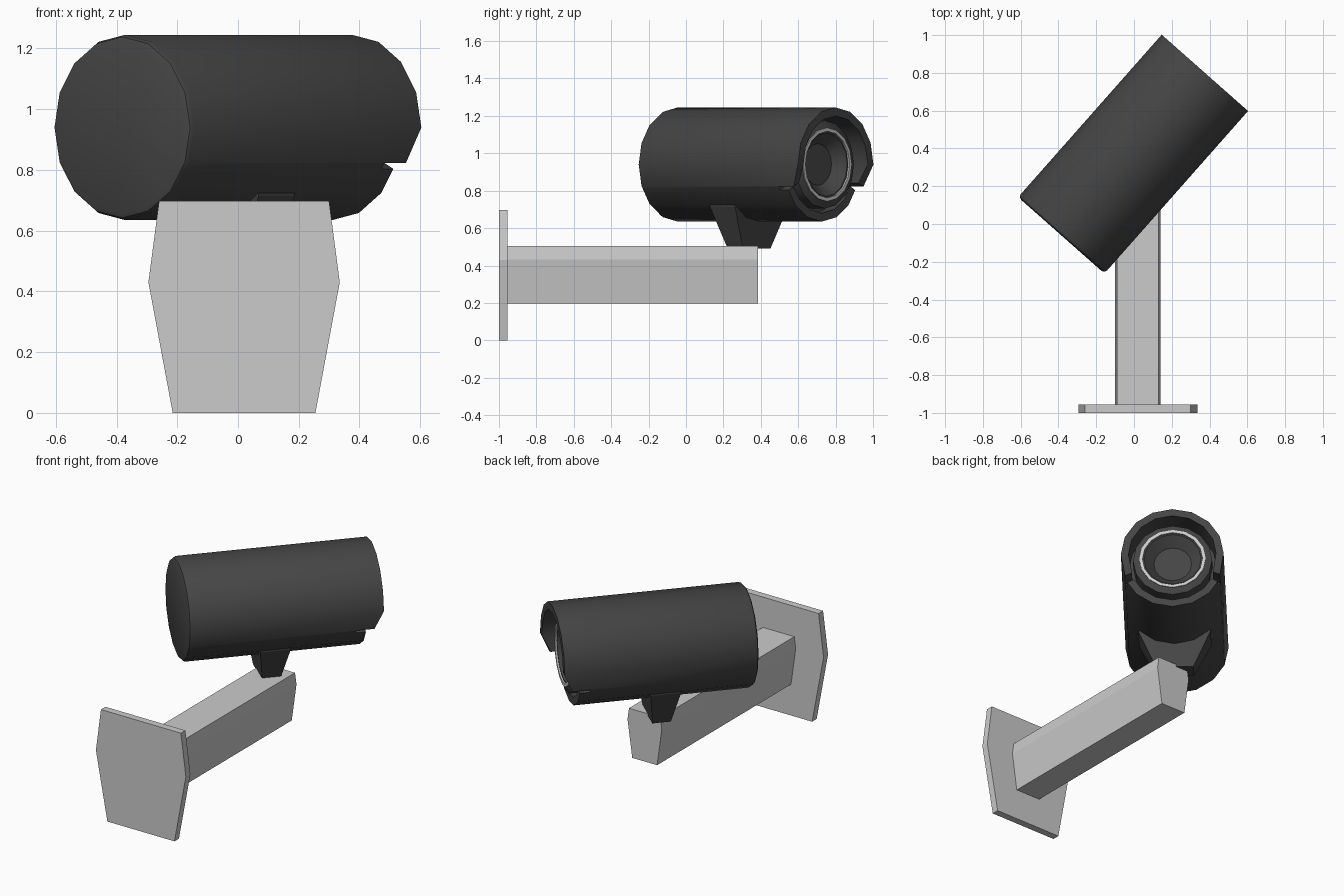
import bpy, bmesh, math
from mathutils import Vector

if "Cube" in bpy.data.objects:
    bpy.data.objects.remove(bpy.data.objects["Cube"])

AXIS = Vector((0.662, 0.749, 0)).normalized()
SIDE = Vector((AXIS.y, -AXIS.x, 0))
BACK = Vector((-0.385, -0.06, 0.94))
SIDES = 16
STEP = 360 / SIDES


def material(name, value):
    m = bpy.data.materials.new(name)
    m.diffuse_color = (value, value, value, 1)
    m.use_nodes = True
    m.node_tree.nodes["Principled BSDF"].inputs["Base Color"].default_value = m.diffuse_color
    return m


dark = material("dark_shell", 0.06)
pale = material("pale_ring", 0.65)


def finish(name, bm, mat=None, smooth=False):
    bmesh.ops.remove_doubles(bm, verts=bm.verts, dist=1e-4)
    bmesh.ops.recalc_face_normals(bm, faces=bm.faces)
    me = bpy.data.meshes.new(name)
    bm.to_mesh(me)
    bm.free()
    ob = bpy.data.objects.new(name, me)
    bpy.context.collection.objects.link(ob)
    if mat:
        me.materials.append(mat)
    if smooth:
        bpy.ops.object.select_all(action='DESELECT')
        bpy.context.view_layer.objects.active = ob
        ob.select_set(True)
        bpy.ops.object.shade_smooth_by_angle(angle=math.radians(32))
    return ob


def point(r, t, deg):
    # stay on the 16-sided outline even between its corners
    dev = (deg % STEP) - STEP / 2
    r *= math.cos(math.radians(STEP / 2)) / math.cos(math.radians(dev))
    a = math.radians(deg)
    return BACK + AXIS * t + SIDE * (r * math.cos(a)) + Vector((0, 0, r * math.sin(a)))


def lathe(name, columns, mat, closed=False):
    """columns: list of (angle, profile of (radius, distance along axis))"""
    bm = bmesh.new()
    cols = [[bm.verts.new(point(r, t, a)) for r, t in prof] for a, prof in columns]
    for c, d in zip(cols, cols[1:] + cols[:1]):
        n = len(c)
        for i in range(n if closed else n - 1):
            j = (i + 1) % n
            bm.faces.new((c[i], c[j], d[j], d[i]))
    return finish(name, bm, mat, True)


def loft(name, rings, mat=None):
    bm = bmesh.new()
    loops = [[bm.verts.new(p) for p in ring] for ring in rings]
    for a, b in zip(loops, loops[1:]):
        for i in range(len(a)):
            j = (i + 1) % len(a)
            bm.faces.new((a[i], a[j], b[j], b[i]))
    bm.faces.new(loops[0])
    bm.faces.new(loops[-1])
    return finish(name, bm, mat)


# Camera shell: the upper part projects as a hood, with a slot at each side
def shell(front):
    return [(0, 0), (0.285, 0), (0.298, 0.006), (0.305, 0.02), (0.305, front),
            (0.26, front), (0.26, 0.98), (0, 0.98)]


HOOD, HOOD_END, SLOT, LIP = 1.148, 1.098, 0.99, 1.05
cols = [(-22.5, shell(HOOD_END))]
cols += [(i * STEP, shell(HOOD)) for i in range(9)]
cols += [(202.5, shell(HOOD_END)), (202.5, shell(SLOT)), (207, shell(SLOT))]
cols += [(207, shell(LIP))]
cols += [(i * STEP, shell(LIP)) for i in range(10, 15)]
cols += [(333, shell(LIP)), (333, shell(SLOT)), (337.5, shell(SLOT))]
lathe("camera_shell", cols, dark)


def full(profile):
    return [(i * STEP, profile) for i in range(SIDES)]


# Lens barrel, pale trim ring and recessed lens
lathe("lens_barrel", full([(0.235, 0.97), (0.235, 1.07), (0.197, 1.085), (0.197, 0.97)]),
      dark, True)
lathe("lens_trim_ring", full([(0.197, 0.97), (0.197, 1.09), (0.178, 1.09), (0.178, 0.97)]),
      pale, True)
lathe("lens", full([(0.178, 0.985), (0.178, 1.08), (0.17, 1.08), (0.112, 1.02), (0, 1.02)]), dark)


# Flared foot below the shell, turned with the camera
def foot_ring(across, along, z):
    c = BACK + AXIS * 0.53
    ring = [c + SIDE * (sx * across) + AXIS * (sy * along)
            for sx, sy in ((-1, -1), (1, -1), (1, 1), (-1, 1))]
    return [(p.x, p.y, z) for p in ring]


loft("camera_foot", [foot_ring(0.11, 0.055, 0.49), foot_ring(0.13, 0.06, 0.53),
                     foot_ring(0.215, 0.09, 0.715), foot_ring(0.215, 0.09, 0.76)], dark)


# Wall plate and arm share a six-sided outline
def hexagon(widths, heights, y):
    right = [(0.02 + w, y, z) for w, z in zip(widths, heights)]
    left = [(0.02 - w, y, z) for w, z in zip(widths, heights)]
    return right + left[::-1]


def bracket(name, widths, heights, y0, y1):
    loft(name, [hexagon(widths, heights, y) for y in (y0, y1)])


bracket("wall_plate", (0.235, 0.315, 0.28), (0, 0.43, 0.697), -1.0, -0.955)
bracket("support_arm", (0.087, 0.12, 0.11), (0.197, 0.433, 0.505), -0.955, 0.385)
